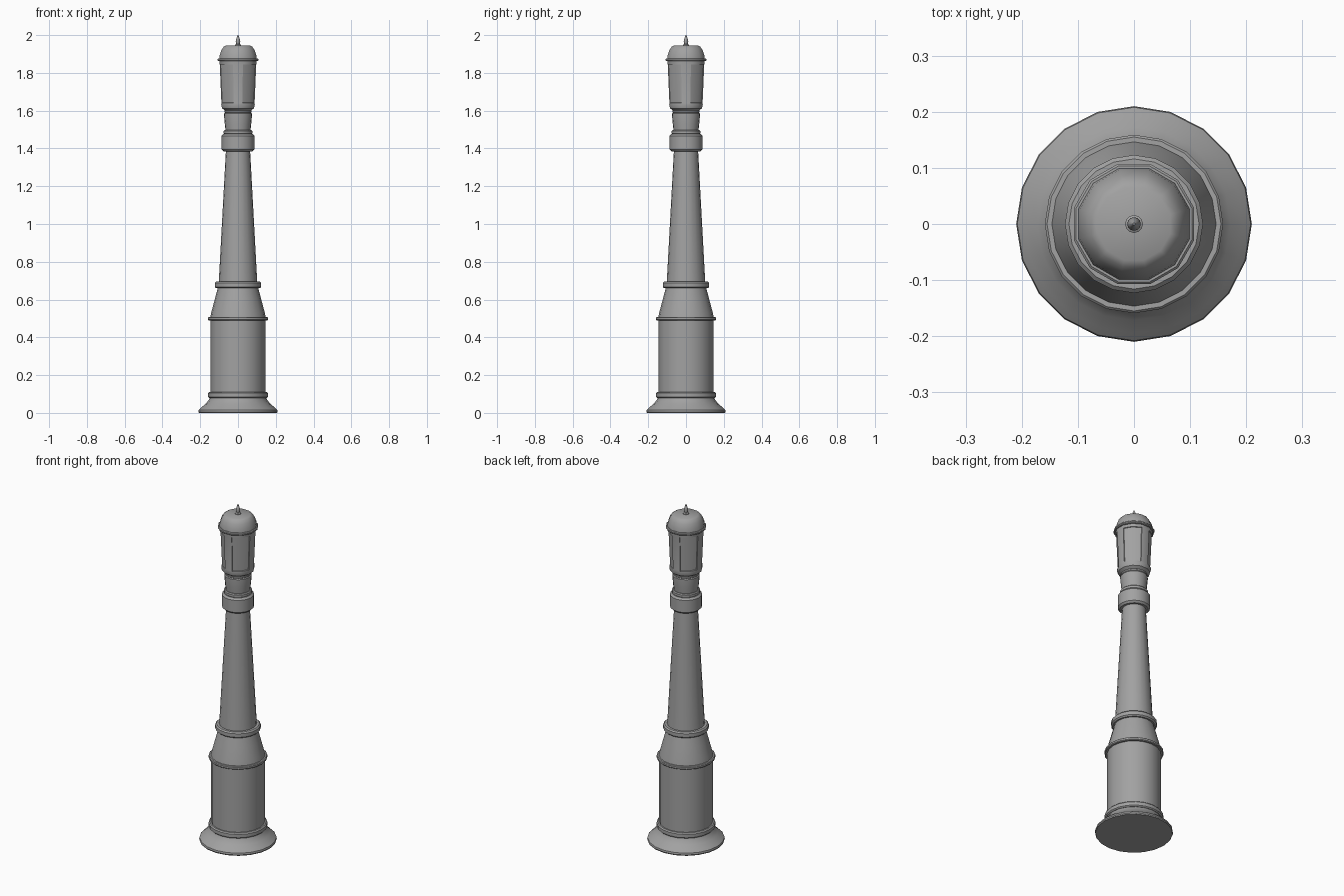
import bpy
import bmesh
from math import pi, sin, cos, atan2, radians

cube = bpy.data.objects.get("Cube")
if cube:
    bpy.data.objects.remove(cube, do_unlink=True)

grey = bpy.data.materials.new("painted iron grey")
grey.use_nodes = True
colour = (0.36, 0.36, 0.36, 1)
grey.diffuse_color = colour
grey.node_tree.nodes["Principled BSDF"].inputs["Base Color"].default_value = colour


def lathe(name, profile, sides=20, turn=0.0, edit=None):
    """Revolve (radius, height) points into a closed solid."""
    bm = bmesh.new()
    rings = []
    for r, z in profile:
        angles = [turn + 2 * pi * i / sides for i in range(sides)]
        rings.append([bm.verts.new((r * cos(a), r * sin(a), z)) for a in angles])
    for low, high in zip(rings, rings[1:]):
        for i in range(sides):
            j = (i + 1) % sides
            bm.faces.new((low[i], low[j], high[j], high[i]))
    bm.faces.new(rings[0][::-1])
    bm.faces.new(rings[-1])
    if edit:
        edit(bm)
    mesh = bpy.data.meshes.new(name)
    bm.to_mesh(mesh)
    bm.free()
    mesh.materials.append(grey)
    obj = bpy.data.objects.new(name, mesh)
    bpy.context.collection.objects.link(obj)
    bpy.ops.object.select_all(action='DESELECT')
    obj.select_set(True)
    bpy.context.view_layer.objects.active = obj
    bpy.ops.object.shade_smooth_by_angle(angle=radians(32))
    return obj


def ring(name, r, z0, z1, bevel, sides=20, turn=0.0):
    """A band with bevelled rims."""
    return lathe(name, [(r - bevel, z0), (r, z0 + bevel), (r, z1 - bevel),
                        (r - bevel, z1)], sides, turn)


def recess_panels(bm):
    """Sink four two-facet panels on the diagonals."""
    panels = []
    for f in bm.faces:
        c = f.calc_center_median()
        diagonal = abs(c.x) > 0.02 and abs(c.y) > 0.02
        if diagonal and 1.66 < c.z < 1.82:
            panels.append(f)
    bm.normal_update()
    bmesh.ops.inset_region(bm, faces=panels, thickness=0.002, depth=-0.004,
                           use_even_offset=True)


# Foot and lower pedestal
lathe("foot", [(0.207, 0), (0.21, 0.006), (0.208, 0.016), (0.195, 0.028),
               (0.172, 0.048), (0.155, 0.068), (0.15, 0.08)])
ring("pedestal_lower_ring", 0.159, 0.079, 0.111, 0.006)
lathe("pedestal", [(0.145, 0.1), (0.145, 0.495)])
ring("pedestal_upper_ring", 0.159, 0.49, 0.508, 0.004)
lathe("pedestal_shoulder", [(0.147, 0.505), (0.142, 0.53), (0.122, 0.605), (0.107, 0.662)])

# Tapering shaft with its rings
ring("shaft_ring", 0.123, 0.66, 0.695, 0.007)
lathe("shaft", [(0.102, 0.69), (0.064, 1.39)])
ring("collar", 0.087, 1.385, 1.477, 0.01)
ring("collar_cap", 0.076, 1.475, 1.498, 0.005)

# Neck under the lantern
lathe("neck", [(0.066, 1.495), (0.07, 1.53), (0.074, 1.575), (0.074, 1.584), (0.068, 1.59)])
ring("neck_ring", 0.072, 1.588, 1.602, 0.003)

# Twelve-sided lantern
half = radians(15)
lathe("lantern", [(0.07, 1.6), (0.087, 1.612), (0.092, 1.63), (0.091, 1.64),
                  (0.1, 1.845), (0.101, 1.865)], 12, half, recess_panels)
ring("lantern_rim", 0.111, 1.862, 1.877, 0.004, 12, half)
lathe("lantern_dome", [(0.103, 1.875), (0.1, 1.896), (0.09, 1.922), (0.079, 1.938),
                       (0.067, 1.945)], 12, half)

# Spike on top
lathe("finial", [(0.016, 1.944), (0.016, 1.949), (0.009, 1.953), (0.012, 1.965),
                 (0.009, 1.982), (0.002, 2.0)], 12)
